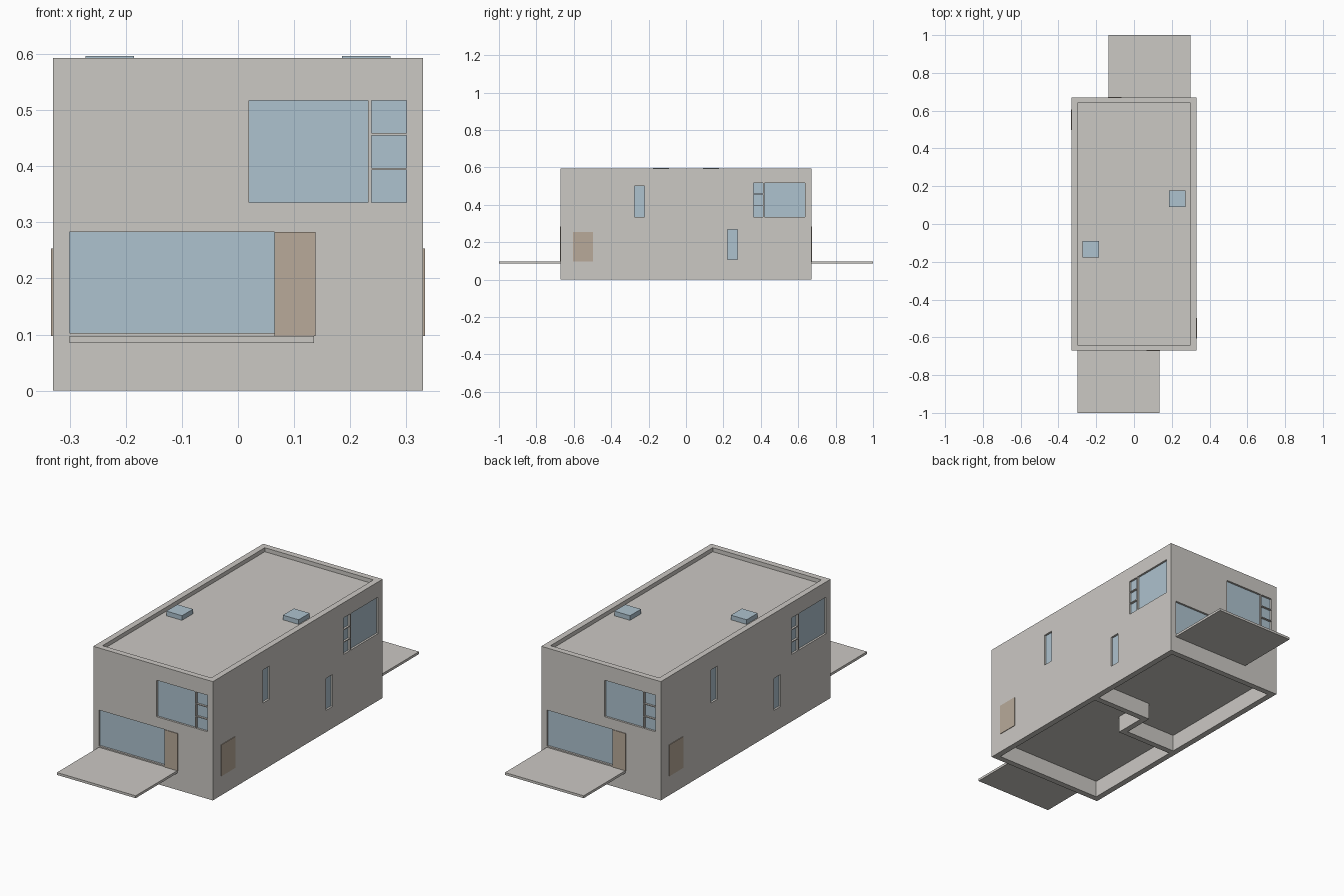
import bpy
import bmesh

cube = bpy.data.objects.get("Cube")
if cube:
    bpy.data.objects.remove(cube, do_unlink=True)

HX, HY, TOP = 0.33, 0.67, 0.593   # half width, half length, height
ROOF = TOP - 0.02                 # sunken roof level
RECESS = 0.013                    # window recess depth


def material(name, rgb):
    mat = bpy.data.materials.new(name)
    mat.use_nodes = True
    mat.diffuse_color = (*rgb, 1)
    mat.node_tree.nodes["Principled BSDF"].inputs["Base Color"].default_value = (*rgb, 1)
    return mat


wall_mat = material("warm grey render", (0.60, 0.58, 0.55))
glass_mat = material("pale blue glass", (0.42, 0.54, 0.62))
door_mat = material("brown wood", (0.48, 0.40, 0.32))


def prism(bm, outline, z0, z1, turn=1):
    """Extrude a plan outline; turn=-1 spins it half a turn about z."""
    low, high = ([bm.verts.new((x * turn, y * turn, z)) for x, y in outline] for z in (z0, z1))
    bm.faces.new(low[::-1])
    bm.faces.new(high)
    for i in range(len(low)):
        j = (i + 1) % len(low)
        bm.faces.new((low[i], low[j], high[j], high[i]))


def rect(x0, x1, y0, y1):
    return [(x0, y0), (x1, y0), (x1, y1), (x0, y1)]


def on_wall(wall, u0, u1, inner, outer):
    """Plan rectangle on the front or side wall, from inner to outer offset."""
    if wall == "front":
        return rect(u0, u1, -HY - outer, -HY - inner)
    return rect(HX + inner, HX + outer, u0, u1)


def make(name, bm, mat):
    bmesh.ops.recalc_face_normals(bm, faces=bm.faces)
    mesh = bpy.data.meshes.new(name)
    bm.to_mesh(mesh)
    bm.free()
    mesh.materials.append(mat)
    obj = bpy.data.objects.new(name, mesh)
    bpy.context.collection.objects.link(obj)
    return obj


# Window openings: wall, start, end, bottom, top
windows = [
    ("front", -0.30, 0.065, 0.103, 0.283),
    ("front", 0.02, 0.232, 0.335, 0.517),
    ("side", 0.42, 0.635, 0.335, 0.517),
    ("side", -0.275, -0.222, 0.335, 0.50),
    ("side", 0.222, 0.275, 0.108, 0.268),
]
for wall, a, b in (("front", 0.238, 0.30), ("side", 0.36, 0.412)):
    for row in range(3):
        z = 0.335 + row * 0.062
        windows.append((wall, a, b, z, z + 0.058))

doors = [("front", 0.065, 0.138, 0.097, 0.283), ("side", -0.605, -0.497, 0.097, 0.253)]

# Plan of one hollow under the floor; the two halves interlock
hollow = [(-0.30, -0.065), (-0.015, -0.065), (-0.015, 0.095),
          (0.30, 0.095), (0.30, 0.64), (-0.30, 0.64)]

# House body and everything cut from it
body_bm, cut_bm = bmesh.new(), bmesh.new()
prism(body_bm, rect(-HX, HX, -HY, HY), 0, TOP)
prism(cut_bm, rect(-0.30, 0.30, -0.64, 0.64), ROOF, TOP + 0.1)
for turn in (1, -1):
    prism(cut_bm, hollow, -0.1, 0.085, turn)
    for wall, a, b, z0, z1 in windows:
        prism(cut_bm, on_wall(wall, a, b, -RECESS, 0.05), z0, z1, turn)
body = make("house_body", body_bm, wall_mat)
cutter = make("opening_cutter", cut_bm, wall_mat)
cutter.hide_render = True

mod = body.modifiers.new("openings", "BOOLEAN")
mod.operation = "DIFFERENCE"
mod.solver = "EXACT"
mod.object = cutter
bpy.context.view_layer.objects.active = body
bpy.ops.object.modifier_apply(modifier=mod.name)
bpy.data.objects.remove(cutter, do_unlink=True)

# Parts repeated on both halves of the house
for turn, end in ((1, "front"), (-1, "back")):
    # Window panes set at the back of their recesses
    bm = bmesh.new()
    for wall, a, b, z0, z1 in windows:
        prism(bm, on_wall(wall, a, b, -RECESS - 0.004, -RECESS + 0.003), z0, z1, turn)
    make(end + "_window_panes", bm, glass_mat)

    # Doors standing just proud of the wall
    for wall, a, b, z0, z1 in doors:
        bm = bmesh.new()
        prism(bm, on_wall(wall, a, b, -0.004, 0.003), z0, z1, turn)
        make(end + "_half_" + wall + "_door", bm, door_mat)

    # Terrace slab
    bm = bmesh.new()
    prism(bm, rect(-0.30, 0.135, -1.0, -HY), 0.085, 0.097, turn)
    make(end + "_terrace", bm, wall_mat)

    # Skylight
    bm = bmesh.new()
    prism(bm, rect(-0.272, -0.185, -0.177, -0.09), ROOF - 0.005, TOP + 0.003, turn)
    make(end + "_skylight", bm, glass_mat)
